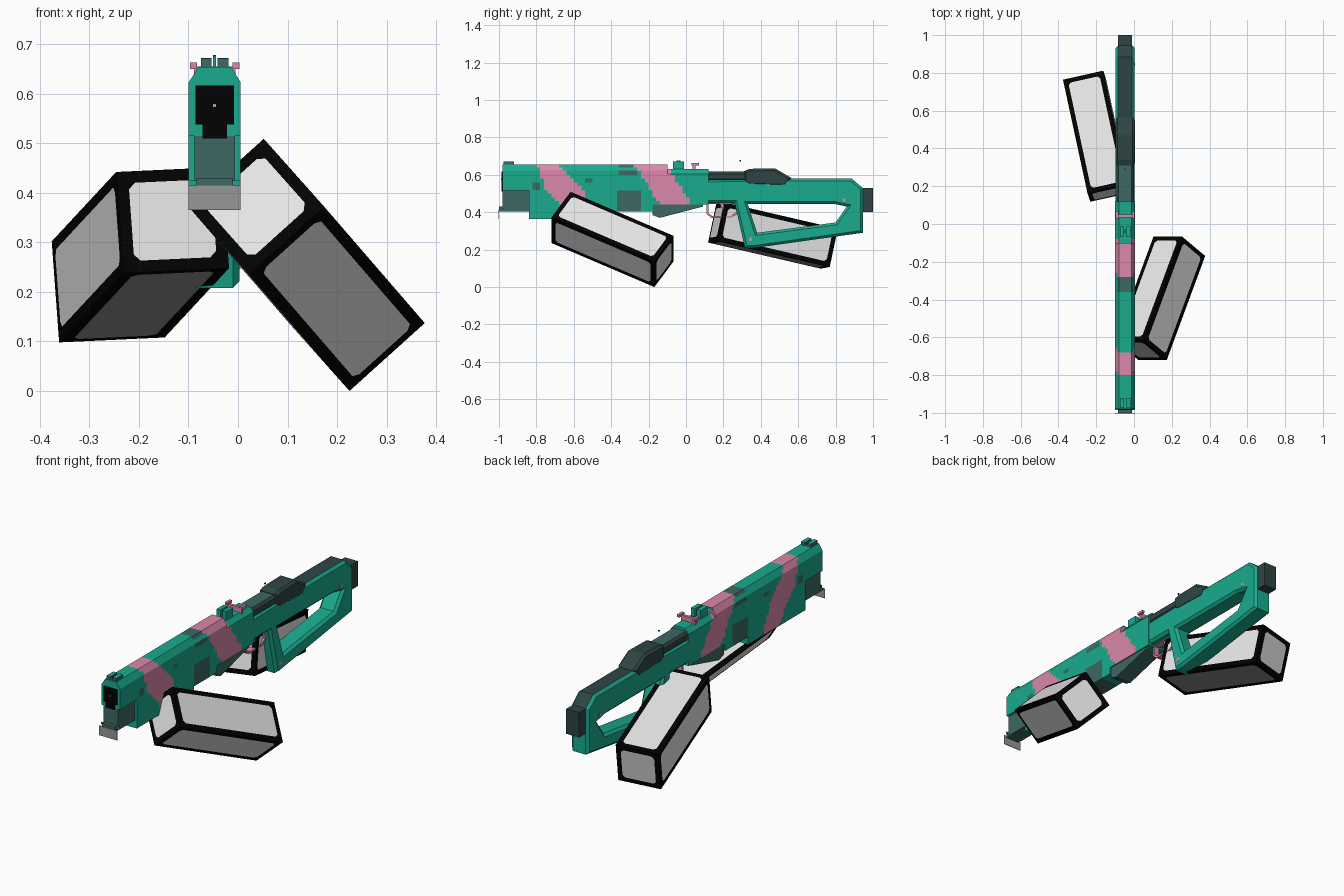
import bpy, bmesh, math
from mathutils import Matrix, Vector

if "Cube" in bpy.data.objects:
    bpy.data.objects.remove(bpy.data.objects["Cube"])

CX = -0.047  # centre plane of the long body


def material(name, rgb):
    m = bpy.data.materials.new(name)
    m.diffuse_color = (*rgb, 1)
    m.use_nodes = True
    m.node_tree.nodes["Principled BSDF"].inputs["Base Color"].default_value = m.diffuse_color
    return m


TEAL = material("teal", (0.010, 0.41, 0.275))
PINK = material("pink", (0.70, 0.25, 0.405))
SLATE = material("slate", (0.048, 0.14, 0.13))
DARK = material("dark_grey", (0.027, 0.06, 0.057))
BLACK = material("black", (0.0005, 0.0005, 0.0005))
WHITE = material("off_white", (0.82, 0.82, 0.82))
GREY = material("grey", (0.31, 0.31, 0.31))


def finish(name, bm, mats):
    bmesh.ops.recalc_face_normals(bm, faces=bm.faces[:])
    me = bpy.data.meshes.new(name)
    bm.to_mesh(me)
    bm.free()
    for m in mats:
        me.materials.append(m)
    ob = bpy.data.objects.new(name, me)
    bpy.context.collection.objects.link(ob)
    return ob


def paint_top(ob, zmin, slot=1):
    """Give upward faces, without the side chamfers, another colour."""
    for p in ob.data.polygons:
        if p.normal.z > 0.6 and abs(p.normal.x) < 0.1 and p.center.z > zmin:
            p.material_index = slot


def box(name, x, y, z, *mats):
    """Box from ranges; x is relative to the centre plane."""
    bm = bmesh.new()
    bmesh.ops.create_cube(bm, size=1)
    for v in bm.verts:
        v.co = [(lo + hi) / 2 + c * (hi - lo) for c, (lo, hi) in
                zip(v.co, ((x[0] + CX, x[1] + CX), y, z))]
    return finish(name, bm, mats)


def side_part(name, loops, hw, mats, bevel=0.0):
    """Side outline (y, z), with optional holes, given width and chamfer."""
    cu = bpy.data.curves.new(name, 'CURVE')
    cu.dimensions, cu.fill_mode = '2D', 'BOTH'
    cu.extrude, cu.bevel_depth = hw - bevel, bevel
    cu.offset, cu.bevel_resolution = -bevel, 0
    for loop in loops:
        sp = cu.splines.new('POLY')
        sp.points.add(len(loop) - 1)
        for p, (y, z) in zip(sp.points, loop):
            p.co = (y, z, 0, 1)
        sp.use_cyclic_u = True
    tmp = bpy.data.objects.new(name + "_outline", cu)
    bpy.context.collection.objects.link(tmp)
    bpy.context.view_layer.update()
    me = bpy.data.meshes.new_from_object(
        tmp.evaluated_get(bpy.context.evaluated_depsgraph_get()))
    bpy.data.objects.remove(tmp)
    bm = bmesh.new()
    bm.from_mesh(me)
    bpy.data.meshes.remove(me)
    for f in bm.faces:
        f.material_index = 0
        f.smooth = False
    bmesh.ops.remove_doubles(bm, verts=bm.verts[:], dist=1e-5)
    bm.transform(Matrix(((0, 0, 1, CX), (1, 0, 0, 0), (0, 1, 0, 0), (0, 0, 0, 1))))
    return finish(name, bm, mats)


# Small slate patches on the body: y0, y1, z0, z1
PATCHES = [(-0.37, -0.285, 0.635, 0.66), (-0.37, -0.25, 0.60, 0.625),
           (-0.37, -0.23, 0.40, 0.515), (-0.815, -0.785, 0.525, 0.55),
           (-0.53, -0.50, 0.55, 0.575)]


def camo(y, z):
    """0 teal, 1 pink, 2 slate: two slanted bands and a few patches."""
    d = 0.65 - z
    if abs(y + 0.735 - d * 0.65) < 0.06 + 0.28 * max(0, min(d, 0.28 - d)):
        return 1
    if abs(y + 0.19 - d * 0.65) < 0.085:
        return 1
    return 2 if any(a < y < b and c < z < e for a, b, c, e in PATCHES) else 0


def body(name, section, y0, y1, cell=0.02):
    """Cross-section (x, z) run along y, cut in cells and coloured by camo."""
    bm = bmesh.new()
    f = bm.faces.new([bm.verts.new((x + CX, y0, z)) for x, z in section])
    ext = bmesh.ops.extrude_face_region(bm, geom=[f])["geom"]
    for v in ext:
        if isinstance(v, bmesh.types.BMVert):
            v.co.y = y1
    if len(bm.faces) < len(section) + 2:
        bm.faces.new([v for v in bm.verts if v.co.y == y0])
    for axis, lo, hi in ((1, y0, y1), (2, 0.36, 0.66)):
        n = Vector((0, 0, 0))
        n[axis] = 1
        for i in range(math.ceil(lo / cell), math.ceil(hi / cell)):
            bmesh.ops.bisect_plane(bm, geom=bm.verts[:] + bm.edges[:] + bm.faces[:],
                                   plane_co=n * i * cell, plane_no=n)
    for f in bm.faces:
        c = f.calc_center_median()
        f.material_index = camo(c.y, c.z) if c.y > y0 + 1e-4 else 0
    return finish(name, bm, [TEAL, PINK, SLATE])


def upper(w, z0, zs, z1):
    return [(-w, z0), (w, z0), (w, zs), (0.62 * w, z1), (-0.62 * w, z1), (-w, zs)]


def square(w, z0, z1):
    return [(-w, z0), (w, z0), (w, z1), (-w, z1)]


# Long upper body, fore-end and receiver
body("upper_body", upper(0.0525, 0.515, 0.623, 0.654), -0.98, -0.10)
body("receiver_top", upper(0.0525, 0.515, 0.605, 0.63), -0.10, 0.12)
body("fore_end", square(0.0525, 0.365, 0.515), -0.84, -0.37)
body("mid_body", square(0.0525, 0.405, 0.515), -0.37, -0.18)
body("receiver_bottom", square(0.0525, 0.44, 0.515), -0.18, 0.12)
side_part("magazine", [[(-0.18, 0.45), (-0.18, 0.385), (-0.14, 0.37),
                        (0.09, 0.43), (0.09, 0.45)]], 0.046, [SLATE])

# Front end: lower block, muzzle plates, bore and lip
box("front_block", (-0.041, 0.041), (-0.98, -0.84), (0.405, 0.515), SLATE)
box("front_lip", (-0.037, 0.037), (-1.0, -0.98), (0.405, 0.43), SLATE)
box("front_plate", (-0.0525, 0.0525), (-1.003, -1.0), (0.365, 0.415), GREY)
box("front_trim", (-0.0525, 0.0525), (-0.984, -0.978), (0.415, 0.425), TEAL)
box("muzzle", (-0.039, 0.039), (-0.986, -0.978), (0.538, 0.617), BLACK)
box("muzzle_lower", (-0.025, 0.025), (-0.986, -0.978), (0.51, 0.54), BLACK)
box("bore", (-0.003, 0.003), (-0.989, -0.98), (0.573, 0.579), PINK)

# Sights
for s in (-1, 1):
    lo, hi = sorted((s * 0.006, s * 0.028))
    paint_top(box("front_sight", (lo, hi), (-0.975, -0.92), (0.65, 0.671), SLATE, TEAL), 0.66)
    box("rear_sight_block", (lo, hi), (-0.07, -0.012), (0.625, 0.672), TEAL)
    lo, hi = sorted((s * 0.036, s * 0.050))
    box("rear_sight_flap", (lo, hi), (0.03, 0.07), (0.65, 0.663), PINK)
box("sight_post", (-0.003, 0.003), (-0.05, -0.03), (0.65, 0.676), TEAL)
box("rear_sight_bar", (-0.042, 0.042), (0.035, 0.05), (0.625, 0.655), PINK)
box("sight_dot", (-0.003, 0.003), (0.286, 0.294), (0.672, 0.678), DARK)

# Open stock with grip; the flat top is dark between teal chamfers
paint_top(side_part("stock", [
    [(0.10, 0.575), (0.57, 0.58), (0.885, 0.58), (0.945, 0.53), (0.945, 0.29),
     (0.36, 0.208), (0.315, 0.208), (0.26, 0.45), (0.10, 0.45)],
    [(0.33, 0.445), (0.79, 0.445), (0.86, 0.43), (0.80, 0.345), (0.38, 0.29)]],
    0.05, [TEAL, DARK], 0.013), 0.5)
paint_top(side_part("stock_ridge", [[(0.11, 0.565), (0.11, 0.617), (0.34, 0.617),
                                     (0.34, 0.565)]], 0.046, [DARK, SLATE], 0.012), 0.6)
side_part("cheek_rest", [[(0.31, 0.56), (0.31, 0.62), (0.34, 0.632), (0.475, 0.635),
                          (0.565, 0.582), (0.53, 0.537), (0.34, 0.543)]],
          0.052, [DARK], 0.012)
box("butt_plate", (-0.037, 0.037), (0.935, 1.0), (0.40, 0.53), DARK)
# Pins on both sides of the stock
for y, z in ((0.345, 0.255), (0.845, 0.465)):
    box("stock_pin", (-0.052, 0.052), (y - 0.009, y + 0.009), (z - 0.009, z + 0.009), PINK)

# Trigger and guard
side_part("trigger_guard", [
    [(0.11, 0.455), (0.11, 0.39), (0.135, 0.37), (0.24, 0.37), (0.285, 0.395), (0.27, 0.455)],
    [(0.12, 0.445), (0.12, 0.395), (0.14, 0.38), (0.235, 0.38), (0.27, 0.40), (0.26, 0.445)]],
    0.015, [PINK])
side_part("trigger", [[(0.18, 0.45), (0.20, 0.395), (0.21, 0.395), (0.20, 0.45)]], 0.008, [PINK])


def crate(name, corner, a, b, c, grey_base=False):
    """Black-edged box with clipped panels, from a corner and three edges."""
    bm = bmesh.new()
    bmesh.ops.create_cube(bm, size=1)
    for v in bm.verts:
        i, j, k = (t + 0.5 for t in v.co)
        v.co = Vector(corner) + Vector(a) * i + Vector(b) * j + Vector(c) * k
    bmesh.ops.recalc_face_normals(bm, faces=bm.faces[:])
    panels = bm.faces[:]
    bmesh.ops.inset_individual(bm, faces=panels, thickness=0.024, use_even_offset=True)
    lowest = min(panels, key=lambda f: f.calc_center_median().z)
    for f in panels:
        f.material_index = 2 if grey_base and f == lowest else 1
    bmesh.ops.bevel(bm, geom=list({v for f in panels for v in f.verts}), offset=0.013,
                    affect='VERTICES', segments=1, material=0)
    return finish(name, bm, [BLACK, WHITE, GREY])


# Two tilted boxes beside the body
crate("right_box", (-0.1, -0.617, 0.372),
      (0.152, 0, 0.137), (0.122, -0.102, -0.137), (0.203, 0.55, -0.235))
crate("left_box", (-0.376, 0.764, 0.302),
      (0.213, 0.0477, 0.01), (0.015, -0.043, -0.204), (0.13, -0.603, 0.14),
      grey_base=True)
